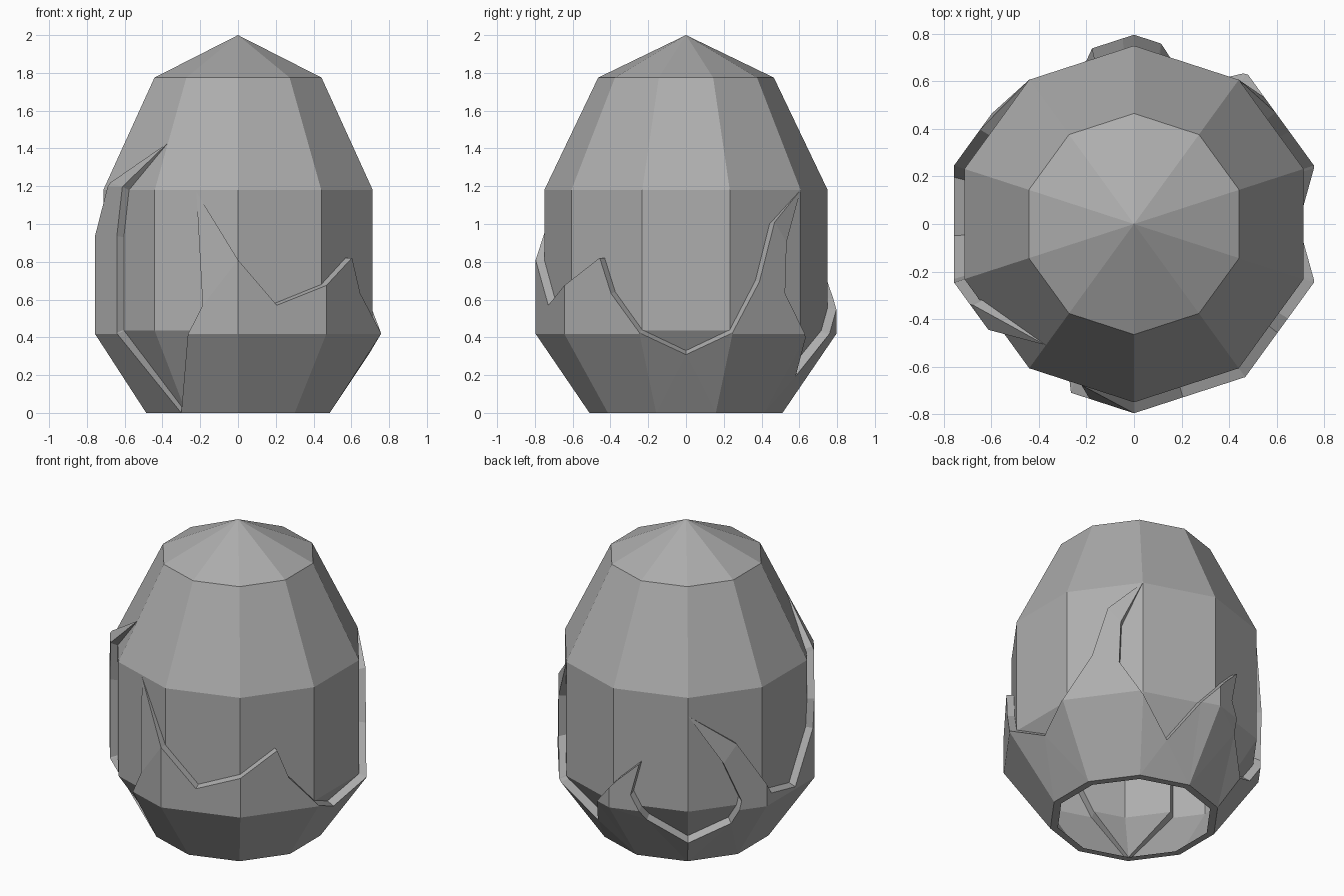
import bpy, bmesh, math
from mathutils import Vector
from mathutils.geometry import delaunay_2d_cdt

if "Cube" in bpy.data.objects:
    bpy.data.objects.remove(bpy.data.objects["Cube"])

# Egg profile as (height, radius); open at the bottom
PROFILE = [(0, .465), (.435, .75), (1.18, .75), (1.775, .465), (2, 0)]
SIDES = 10
RAISE = .046          # thickness of the raised lower shell

# Outline of the raised shell, unrolled: (side position counted from the front, height)
CRACK = [(-1, 0), (-.57, .43), (-.4, .58), (-.5, 1.17), (0, .81), (.44, .58), (1, .68),
         (1.47, .82), (1.62, .64), (2, .44), (2.5, .33), (3, .44), (3.36, .7), (3.56, 1.0),
         (4, 1.18), (3.72, .9), (3.7, .64), (3.97, .43), (4.4, .22), (4.75, .43), (5.1, .61),
         (5.38, .73), (5.27, .53), (5.45, .37), (6, .21), (6.6, .33), (6.68, .49),
         (6.45, .74), (6.0, 1.06), (6.62, .85), (7.1, .5), (7.6, .45), (7.97, .75), (8, .93),
         (8.25, 1.2), (9, 1.43), (8.5, 1.18), (8.4, .93), (8.4, .44), (9, 0)]
# Claw tips that taper into the egg surface
TIPS = [(-.5, 1.17), (4, 1.18), (6.0, 1.06), (9, 1.43)]


def radius(z):
    for (z0, r0), (z1, r1) in zip(PROFILE, PROFILE[1:]):
        if z <= z1 + 1e-6:
            return r0 + (r1 - r0) * (z - z0) / (z1 - z0)
    return 0


def place(p, lift):
    """Wrap an unrolled point onto the faceted egg, lifted along its rounded form."""
    k = math.floor(p.x + 1e-5)
    corner = [Vector((math.sin(a), -math.cos(a), 0))
              for a in (math.tau * k / SIDES, math.tau * (k + 1) / SIDES)]
    v = corner[0].lerp(corner[1], p.x - k) * (radius(p.y) + lift)
    v.z = max(0, p.y + lift * (p.y - .8))
    return v


def inside(p):
    hit = False
    for a, b in zip(CRACK, CRACK[1:] + CRACK[:1]):
        if (a[1] > p.y) != (b[1] > p.y):
            if p.x < a[0] + (p.y - a[1]) * (b[0] - a[0]) / (b[1] - a[1]):
                hit = not hit
    return hit


# Unrolled lines: crack, side edges, and rings
pts = [Vector(c) for c in CRACK]
edges = [(i, (i + 1) % len(pts)) for i in range(len(pts))]


def line(a, b):
    pts.extend((Vector(a), Vector(b)))
    edges.append((len(pts) - 2, len(pts) - 1))


for u in range(-1, SIDES):
    line((u, 0), (u, 2))
for z, r in PROFILE:
    for u in range(-1, SIDES - 1):
        line((u, z), (u + 1, z))
flat, _, tris, *_ = delaunay_2d_cdt(pts, edges, [], 0, 1e-4)

# Egg surface with the shell regions lifted outward
bm = bmesh.new()
made = {}


def vert(i, up):
    if (i, up) not in made:
        tip = any((flat[i] - Vector(t)).length < .002 for t in TIPS)
        made[i, up] = bm.verts.new(place(flat[i], RAISE if up and not tip else 0))
    return made[i, up]


rim = {}
for t in tris:
    up = inside(sum((flat[i] for i in t), Vector((0, 0))) / len(t))
    bm.faces.new([vert(i, up) for i in t])
    if up:
        for a, b in zip(t, list(t[1:]) + [t[0]]):
            key = (min(a, b), max(a, b))
            rim[key] = rim.get(key, 0) + 1

# Thickness strips along the shell edge
for (a, b), n in rim.items():
    if n == 1:
        bm.faces.new((vert(a, False), vert(b, False), vert(b, True), vert(a, True)))

bmesh.ops.remove_doubles(bm, verts=bm.verts, dist=.0008)
bmesh.ops.dissolve_degenerate(bm, dist=.0005, edges=bm.edges)
bmesh.ops.recalc_face_normals(bm, faces=bm.faces)
mesh = bpy.data.meshes.new("cracked_egg")
bm.to_mesh(mesh)
bm.free()
egg = bpy.data.objects.new("cracked_egg", mesh)
bpy.context.collection.objects.link(egg)

# Dark grey stone colour
stone = bpy.data.materials.new("dark_grey")
stone.diffuse_color = (.42, .42, .42, 1)
stone.use_nodes = True
stone.node_tree.nodes["Principled BSDF"].inputs["Base Color"].default_value = stone.diffuse_color
mesh.materials.append(stone)
